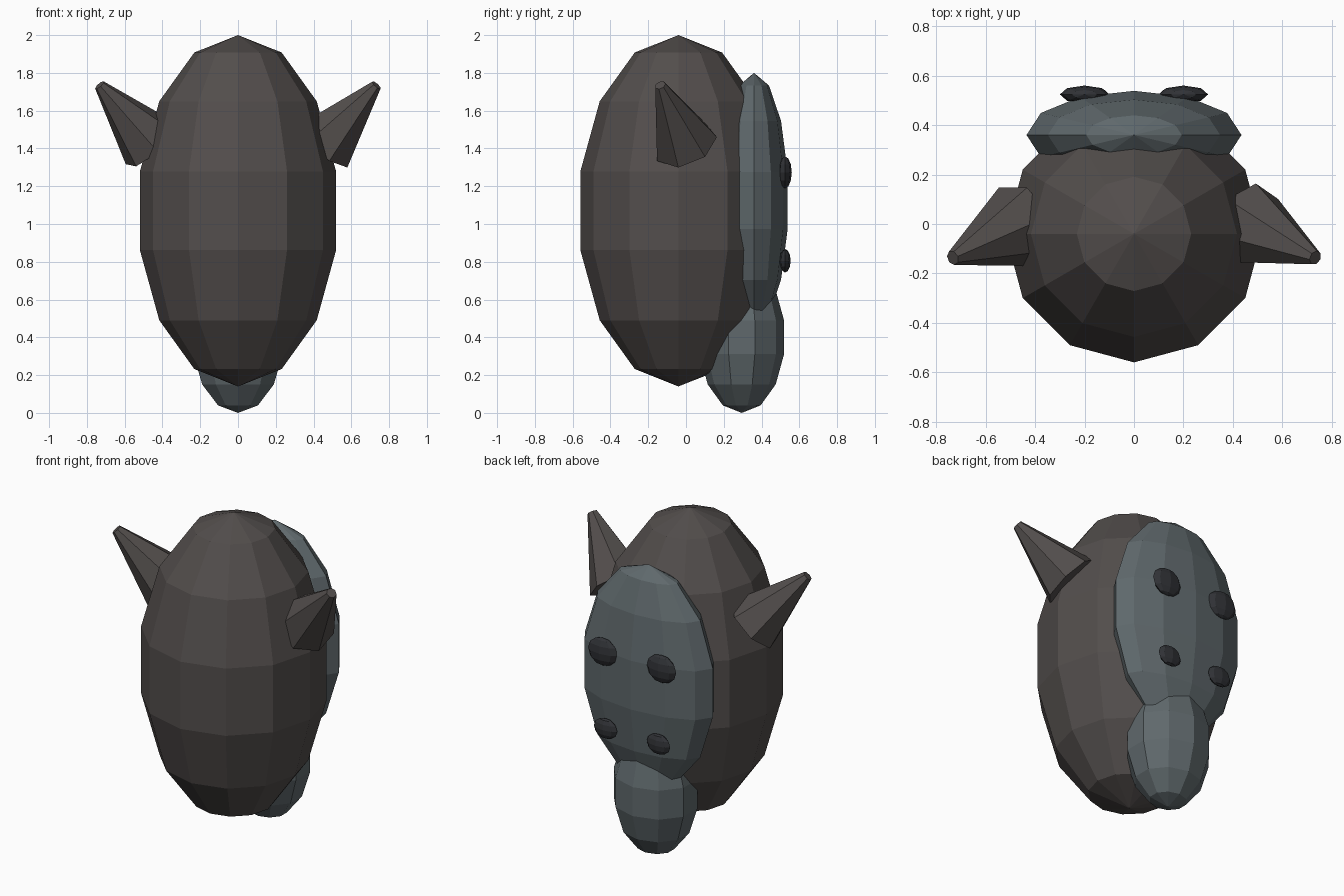
import bpy
from math import pi, asin, atan2
from mathutils import Vector, Matrix

if "Cube" in bpy.data.objects:
    bpy.data.objects.remove(bpy.data.objects["Cube"])


def material(name, rgb):
    m = bpy.data.materials.new(name)
    m.diffuse_color = (*rgb, 1)
    m.use_nodes = True
    m.node_tree.nodes["Principled BSDF"].inputs["Base Color"].default_value = m.diffuse_color
    return m


FUR = material("dark_fur", (0.085, 0.075, 0.072))
SKIN = material("grey_skin", (0.115, 0.14, 0.15))
DARK = material("dark_eye", (0.03, 0.032, 0.037))


def finish(name, mat):
    ob = bpy.context.object
    ob.name = name
    ob.data.materials.append(mat)
    return ob


def ellipsoid(name, loc, radii, segments, rings, mat):
    bpy.ops.mesh.primitive_uv_sphere_add(segments=segments, ring_count=rings, radius=1, location=loc)
    ob = finish(name, mat)
    ob.scale = radii
    return ob


def ear(name, base, tip, roll):
    base, tip = Vector(base), Vector(tip)
    axis = tip - base
    n = axis.normalized()
    bpy.ops.mesh.primitive_cone_add(vertices=7, radius1=0.175, radius2=0.03, depth=axis.length)
    ob = finish(name, FUR)
    # tilt about x, then about y, so the cone's z axis follows n
    rot = Matrix.Rotation(atan2(n.x, n.z), 4, 'Y') @ Matrix.Rotation(asin(-n.y), 4, 'X')
    ob.matrix_world = Matrix.Translation((base + tip) / 2) @ rot @ Matrix.Rotation(roll, 4, 'Z')


# Body, face plate and snout
ellipsoid("body", (0, -0.04, 1.07), (0.533, 0.533, 0.93), 12, 7, FUR)
ellipsoid("face_plate", (0, 0.36, 1.125), (0.446, 0.183, 0.675), 12, 7, SKIN)
ellipsoid("snout", (0, 0.295, 0.4), (0.255, 0.23, 0.4), 10, 7, SKIN)

# Ears (the left one is rolled half a turn)
for side, s, roll in (("right", 1, 0), ("left", -1, pi)):
    ear(side + "_ear", (0.458 * s, -0.003, 1.42), (0.733 * s, -0.137, 1.735), roll)
    # Upper and lower eyes
    ellipsoid(side + "_upper_eye", (0.2 * s, 0.524, 1.273), (0.1, 0.036, 0.085), 8, 6, DARK)
    ellipsoid(side + "_lower_eye", (0.18 * s, 0.525, 0.805), (0.08, 0.029, 0.062), 8, 6, DARK)
